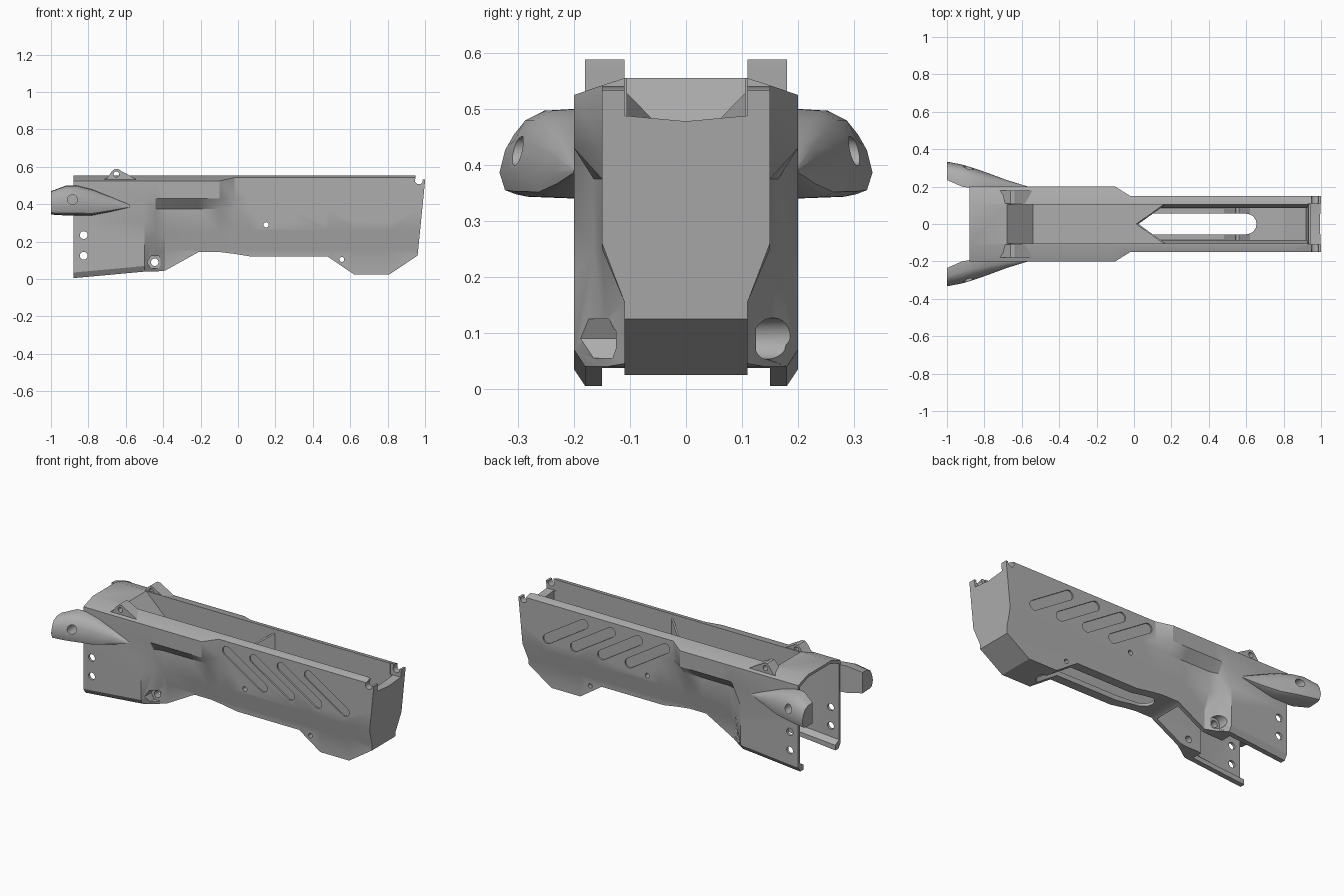
import bpy, bmesh, math

if "Cube" in bpy.data.objects:
    bpy.data.objects.remove(bpy.data.objects["Cube"])

grey = bpy.data.materials.new("plain_grey")
grey.diffuse_color = (0.42, 0.42, 0.42, 1)
grey.use_nodes = True
grey.node_tree.nodes["Principled BSDF"].inputs["Base Color"].default_value = grey.diffuse_color


def make(name, verts, faces):
    bm = bmesh.new()
    vs = [bm.verts.new(v) for v in verts]
    for f in faces:
        bm.faces.new([vs[i] for i in f])
    bmesh.ops.recalc_face_normals(bm, faces=bm.faces)
    me = bpy.data.meshes.new(name)
    bm.to_mesh(me)
    bm.free()
    me.materials.append(grey)
    ob = bpy.data.objects.new(name, me)
    bpy.context.collection.objects.link(ob)
    return ob


def loft(name, rings):
    """Skin a list of equal closed rings and cap both ends."""
    n = len(rings[0])
    faces = [tuple(range(n)), tuple(range((len(rings) - 1) * n, len(rings) * n))]
    for r in range(len(rings) - 1):
        for i in range(n):
            j = (i + 1) % n
            faces.append((r * n + i, r * n + j, r * n + n + j, r * n + n + i))
    return make(name, [v for ring in rings for v in ring], faces)


def prism(name, pts, axis, a, b):
    """Extrude a 2D outline along axis from a to b."""
    put = {"x": lambda p, d: (d, p[0], p[1]),
           "y": lambda p, d: (p[0], d, p[1]),
           "z": lambda p, d: (p[0], p[1], d)}[axis]
    return loft(name, [[put(p, d) for p in pts] for d in (a, b)])


def circle(x, z, r, n=24):
    return [(x + r * math.cos(2 * math.pi * i / n), z + r * math.sin(2 * math.pi * i / n))
            for i in range(n)]


def slot(x0, z0, x1, z1, r, n=8):
    a = math.atan2(z1 - z0, x1 - x0)
    pts = []
    for cx, cz, start in ((x1, z1, a - math.pi / 2), (x0, z0, a + math.pi / 2)):
        for i in range(n + 1):
            t = start + math.pi * i / n
            pts.append((cx + r * math.cos(t), cz + r * math.sin(t)))
    return pts


def ring(x, half, shear=0.0):
    """Full symmetric section from its right half, listed bottom to top."""
    full = half + [(-y, z) for y, z in reversed(half)]
    return [(x + shear * (z - 0.125), y, z) for y, z in full]


def cut(ob, *cutters):
    bpy.context.view_layer.objects.active = ob
    for c in cutters:
        m = ob.modifiers.new("cut", 'BOOLEAN')
        m.operation, m.solver, m.object = 'DIFFERENCE', 'EXACT', c
        bpy.ops.object.modifier_apply(modifier=m.name)
        bpy.data.objects.remove(c)


def smooth(ob, angle=30):
    bpy.ops.object.select_all(action='DESELECT')
    ob.select_set(True)
    bpy.context.view_layer.objects.active = ob
    bpy.ops.object.shade_smooth_by_angle(angle=math.radians(angle))


# Outer housing sections
def rear(zb):
    return [(.18, zb), (.2, zb + .03), (.2, .2), (.2, .3), (.2, .43), (.2, .525), (.11, .555)]


def middle(zb):
    return [(.11, zb), (.11, .155), (.15, .25), (.15, .375), (.2, .43), (.2, .525), (.11, .555)]


def front(zb):
    return [(.11, zb), (.11, .155), (.15, .26), (.15, .375), (.15, .43), (.15, .542), (.11, .555)]


boss = [(.14, .04), (.15, .12), (.165, .25), (.165, .375), (.2, .43), (.2, .525), (.11, .555)]
rings = [ring(-.88, rear(.005)), ring(-.5, rear(.04)), ring(-.44, boss), ring(-.39, middle(.045)),
         ring(-.21, middle(.145)), ring(-.1, middle(.145)), ring(-.02, front(.135))]
rings += [ring(x, front(z)) for x, z in ((.07, .12), (.48, .12), (.62, .025), (.81, .025))]
rings.append(ring(.96, front(.125), .1))
body = loft("housing", rings)


# Rear bay, open at the back and underneath, with inward lips along the bottom
def bay(zb, w, side, top):
    return [(.15, -.1), (.15, zb + .03), (w, zb + .05), (w, side), (.1, top)]


cut(body, loft("rear_bay_cut", [ring(-.95, bay(0, .185, .51, .54)), ring(-.69, bay(.02, .185, .51, .54)),
                                ring(-.53, bay(.035, .17, .385, .4))]))


# Lower channel under the deck
def channel(zf):
    return [(.085, zf), (.085, .175), (.105, .22), (.105, .4)]


cut(body, loft("channel_cut",
               [ring(x, channel(z)) for x, z in ((-.6, -.1), (-.23, -.1), (-.229, .17), (.07, .15),
                                                 (.48, .15), (.62, .055), (.8, .055))]
               + [ring(.92, channel(.13), .1)]))
# Upper pocket with sloped back, then the long open top with its pointed end
cut(body,
    prism("pocket_cut", [(-.69, .565), (-.54, .42), (.3, .42), (.3, .7), (-.69, .7)], "y", -.1055, .1055),
    prism("open_top_cut", [(.015, 0), (.16, -.105), (.945, -.105), (.945, .105), (.16, .105)], "z", .25, .7),
    prism("bottom_slot_cut", slot(-.07, 0, .6, 0, .055), "z", -.1, .2))
# Lowered end wall and hooked corners
cut(body,
    prism("end_dip_cut", [(-.11, .7), (-.11, .488), (0, .478), (.11, .488), (.11, .7)], "x", .93, 1.1),
    prism("corner_cut", [(.95, .533), (1.1, .533), (1.1, .7), (.95, .7)], "y", -.3, .3),
    prism("hook_cut", circle(.967, .528, .021), "y", -.3, .3))
# Side pin holes
for x, z, r in ((-.825, .235, .021), (-.825, .125, .021), (.15, .29, .014),
                (.555, .105, .013), (-.445, .09, .02)):
    cut(body, prism("pin_cut", circle(x, z, r), "y", -.4, .4))
# Hexagonal nut pocket on one side, round head pocket on the other
cut(body, prism("nut_cut", circle(-.445, .09, .04, 6), "y", -.4, -.125),
    prism("head_cut", circle(-.445, .09, .037), "y", .125, .4))
# Slanted side grooves
for s in (-1, 1):
    for i in range(4):
        x = .03 + .18 * i
        cut(body, prism("groove_cut", slot(x, .484, x + .24, .332, .028), "y", s * .142, s * .25))
smooth(body)

# Hinge lugs, wings and deck gussets on both sides
lug_outline = [(-.73, .525), (-.70, .54), (-.675, .575), (-.66, .588), (-.64, .588),
               (-.62, .575), (-.59, .56), (-.54, .53), (-.54, .525)]
wing_shape = [(0, 0), (.7, .02), (.9, .08), (1, .33), (.9, .65), (.74, .87), (.45, .98), (0, 1)]
wing_stations = [(-1, .235, .333, .345, .47), (-.92, .2, .318, .34, .5), (-.86, .19, .30, .34, .5),
                 (-.78, .19, .272, .34, .48), (-.68, .19, .235, .36, .44), (-.57, .19, .201, .386, .394)]
for s, side in ((-1, "front"), (1, "back")):
    lug = prism(side + "_hinge_lug", lug_outline, "y", s * .11, s * .18)
    cut(lug, prism("lug_cut", circle(-.65, .56, .015), "y", -.4, .4))
    smooth(lug)
    wing = loft(side + "_wing", [[(x, s * (yi + u * (yo - yi)), zb + v * (zt - zb)) for u, v in wing_shape]
                                 for x, yi, yo, zb, zt in wing_stations])
    cut(wing, prism("wing_hole_cut", circle(-.885, .425, .026), "y", s * .215, s * .5))
    smooth(wing, 40)
    loft(side + "_gusset", [[(x0 + d, 0, .405), (x0 + d, 0, .42), (.16 + d, s * .107, .53), (.16 + d, s * .107, .405)]
                            for x0, d in ((.012, 0), (.012, .012))])
